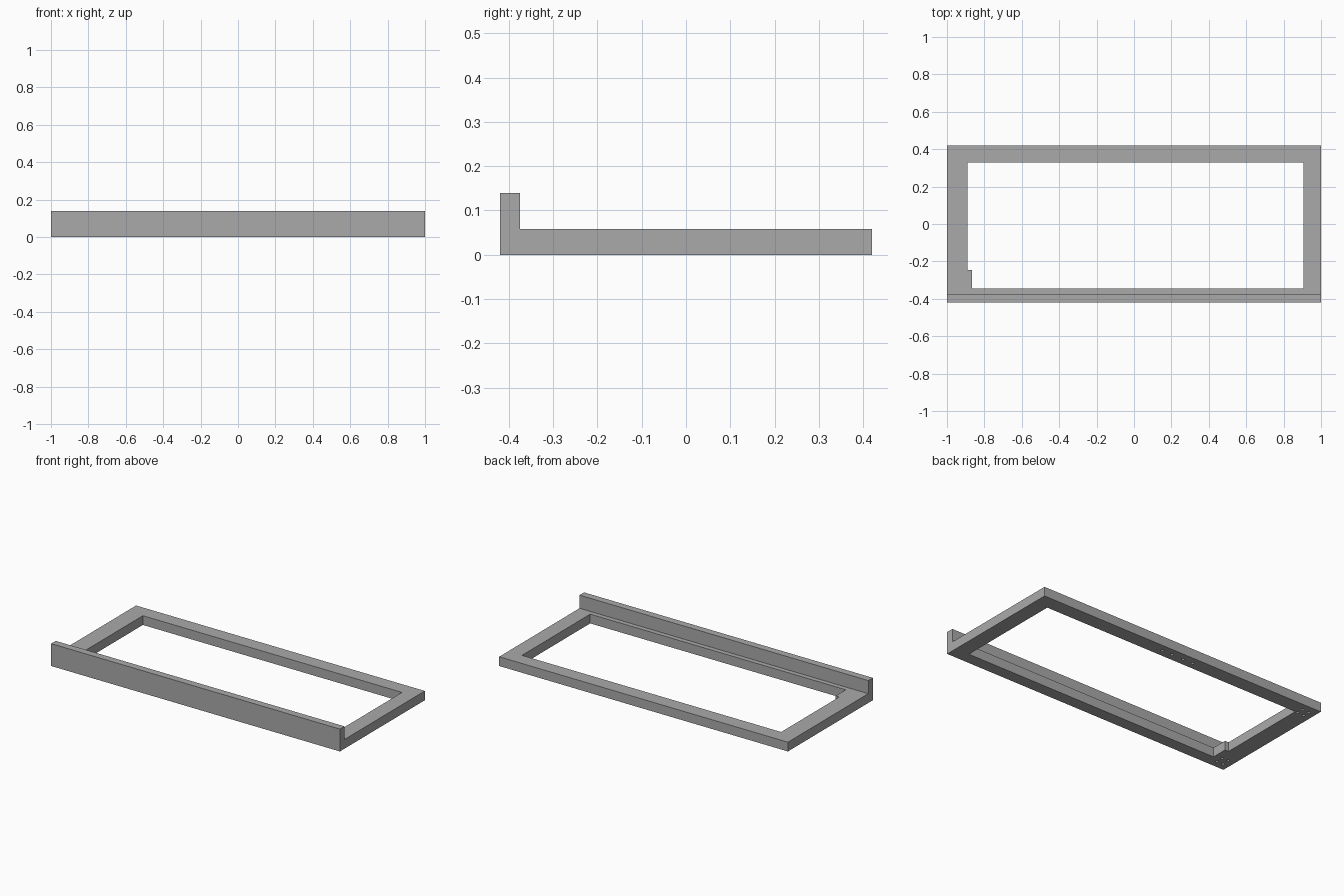
import bpy, bmesh
from mathutils import Vector, Matrix

cube = bpy.data.objects.get("Cube")
if cube:
    bpy.data.objects.remove(cube, do_unlink=True)

grey = bpy.data.materials.new("plain grey")
grey.use_nodes = True
colour = (0.40, 0.40, 0.40, 1)
grey.diffuse_color = colour
grey.node_tree.nodes["Principled BSDF"].inputs["Base Color"].default_value = colour


def finish(name, bm):
    bmesh.ops.recalc_face_normals(bm, faces=bm.faces)
    mesh = bpy.data.meshes.new(name)
    bm.to_mesh(mesh)
    bm.free()
    mesh.materials.append(grey)
    obj = bpy.data.objects.new(name, mesh)
    bpy.context.collection.objects.link(obj)
    return obj


def prism(name, outline, direction):
    """Extrude a closed outline along a direction."""
    bm = bmesh.new()
    face = bm.faces.new([bm.verts.new(p) for p in outline])
    new = bmesh.ops.extrude_face_region(bm, geom=[face])["geom"]
    verts = [v for v in new if isinstance(v, bmesh.types.BMVert)]
    bmesh.ops.translate(bm, verts=verts, vec=Vector(direction))
    return finish(name, bm)


def cut(target, cutter):
    cutter.hide_render = True
    mod = target.modifiers.new("cut", "BOOLEAN")
    mod.operation = "DIFFERENCE"
    mod.solver = "EXACT"
    mod.object = cutter
    bpy.context.view_layer.objects.active = target
    bpy.ops.object.modifier_apply(modifier=mod.name)
    bpy.data.objects.remove(cutter, do_unlink=True)


# Frame with raised front lip: L-shaped side profile run along x
back, front, lip_back = 0.42, -0.42, -0.375
rail_top, lip_top = 0.058, 0.14
profile = [(front, 0), (back, 0), (back, rail_top), (lip_back, rail_top),
           (lip_back, lip_top), (front, lip_top)]
frame = prism("frame", [(-1, y, z) for y, z in profile], (2, 0, 0))

# Opening with a small step left standing in one front corner
opening = [(-0.865, -0.345), (0.905, -0.345), (0.905, 0.33),
           (-0.89, 0.33), (-0.89, -0.245), (-0.865, -0.245)]
cut(frame, prism("opening_cutter", [(x, y, -0.1) for x, y in opening], (0, 0, 0.4)))

# Small fixing holes in the underside: two corners and the middle of the back rail
holes = [(x + dx, y + dy) for x, y in ((-0.93, 0.35), (-0.935, -0.35))
         for dx in (-0.022, 0.022) for dy in (-0.022, 0.022)]
holes += [(x, 0.375) for x in (-0.11, -0.04, 0.04, 0.11)]
bm = bmesh.new()
for x, y in holes:
    bmesh.ops.create_cone(bm, cap_ends=True, segments=12, radius1=0.009, radius2=0.009,
                          depth=0.04, matrix=Matrix.Translation((x, y, 0)))
cut(frame, finish("hole_cutter", bm))
